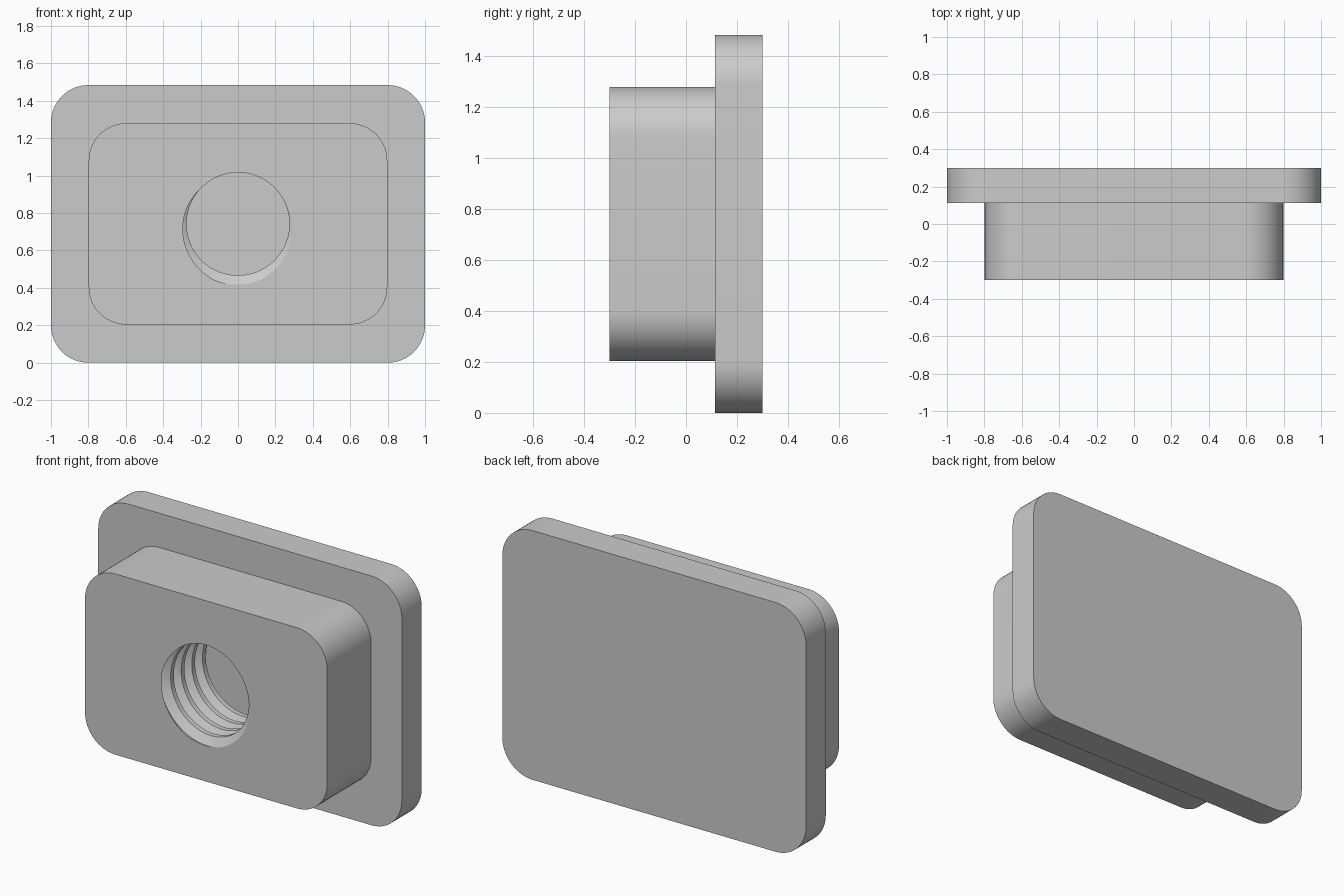
import bpy, bmesh
from math import sin, cos, pi, radians

if "Cube" in bpy.data.objects:
    bpy.data.objects.remove(bpy.data.objects["Cube"], do_unlink=True)

FRONT, STEP, BACK = -0.30, 0.113, 0.30    # depth of the front face, shoulder and back
MID_Z = 0.742                             # height of the common centre

grey = bpy.data.materials.new("plain_grey")
grey.use_nodes = True
colour = (0.6, 0.6, 0.6, 1)
grey.diffuse_color = colour
grey.node_tree.nodes["Principled BSDF"].inputs["Base Color"].default_value = colour


def make_object(name, bm):
    bmesh.ops.recalc_face_normals(bm, faces=bm.faces)
    mesh = bpy.data.meshes.new(name)
    bm.to_mesh(mesh)
    bm.free()
    mesh.materials.append(grey)
    obj = bpy.data.objects.new(name, mesh)
    bpy.context.collection.objects.link(obj)
    return obj


def rounded_slab(name, half_x, half_z, y0, y1, radius=0.2, steps=16):
    """Rounded rectangle in the xz plane, extruded along y."""
    bm = bmesh.new()
    ring = []
    for q, (sx, sz) in enumerate([(1, 1), (-1, 1), (-1, -1), (1, -1)]):
        for i in range(steps + 1):
            a = (q + i / steps) * pi / 2
            ring.append(bm.verts.new((sx * (half_x - radius) + radius * cos(a), y0,
                                      MID_Z + sz * (half_z - radius) + radius * sin(a))))
    face = bm.faces.new(ring)
    new = bmesh.ops.extrude_face_region(bm, geom=[face], use_keep_orig=True)["geom"]
    bmesh.ops.translate(bm, vec=(0, y1 - y0, 0),
                        verts=[v for v in new if isinstance(v, bmesh.types.BMVert)])
    return make_object(name, bm)


def thread_cutter(name, pitch=0.1, minor=0.275, major=0.325, turns=8, seg=72):
    """Solid right-handed screw: one thread profile swept along a helix."""
    profile = [(0, minor), (0.3, minor), (0.6, major), (0.7, major), (1, minor)]
    start = FRONT - 2.65 * pitch
    bm = bmesh.new()
    rows = []
    for i in range(turns * seg + 1):
        a = radians(265) - 2 * pi * i / seg
        rows.append([bm.verts.new((r * cos(a), start + pitch * (i / seg + t),
                                   MID_Z + r * sin(a))) for t, r in profile])
    for a, b in zip(rows, rows[1:]):
        for j in range(len(profile) - 1):
            bm.faces.new((a[j], a[j + 1], b[j + 1], b[j]))
    bmesh.ops.remove_doubles(bm, verts=bm.verts, dist=0.0005)
    # close both ends with a fan to the axis
    rim = [e for e in bm.edges if e.is_boundary]
    near = bm.verts.new((0, start - 0.04, MID_Z))
    far = bm.verts.new((0, start + pitch * (turns + 1) + 0.05, MID_Z))
    for e in rim:
        tip = near if e.verts[0].co.y < FRONT else far
        bm.faces.new((e.verts[0], e.verts[1], tip))
    return make_object(name, bm)


# Wide plate at the back and the smaller block in front of it
back_plate = rounded_slab("back_plate", 1.0, MID_Z, STEP, BACK)
front_block = rounded_slab("front_block", 0.798, 0.538, FRONT, STEP)

# Threaded hole through the block, ending at the plate
cutter = thread_cutter("thread_cutter")
cutter.hide_render = True
cut = front_block.modifiers.new("threaded_hole", "BOOLEAN")
cut.operation = "DIFFERENCE"
cut.solver = "EXACT"
cut.object = cutter
bpy.context.view_layer.objects.active = front_block
bpy.ops.object.modifier_apply(modifier=cut.name)
bpy.data.objects.remove(cutter, do_unlink=True)

# Smooth corners, sharp edges
for obj in (back_plate, front_block):
    bpy.ops.object.select_all(action="DESELECT")
    obj.select_set(True)
    bpy.context.view_layer.objects.active = obj
    bpy.ops.object.shade_smooth_by_angle(angle=radians(30))
